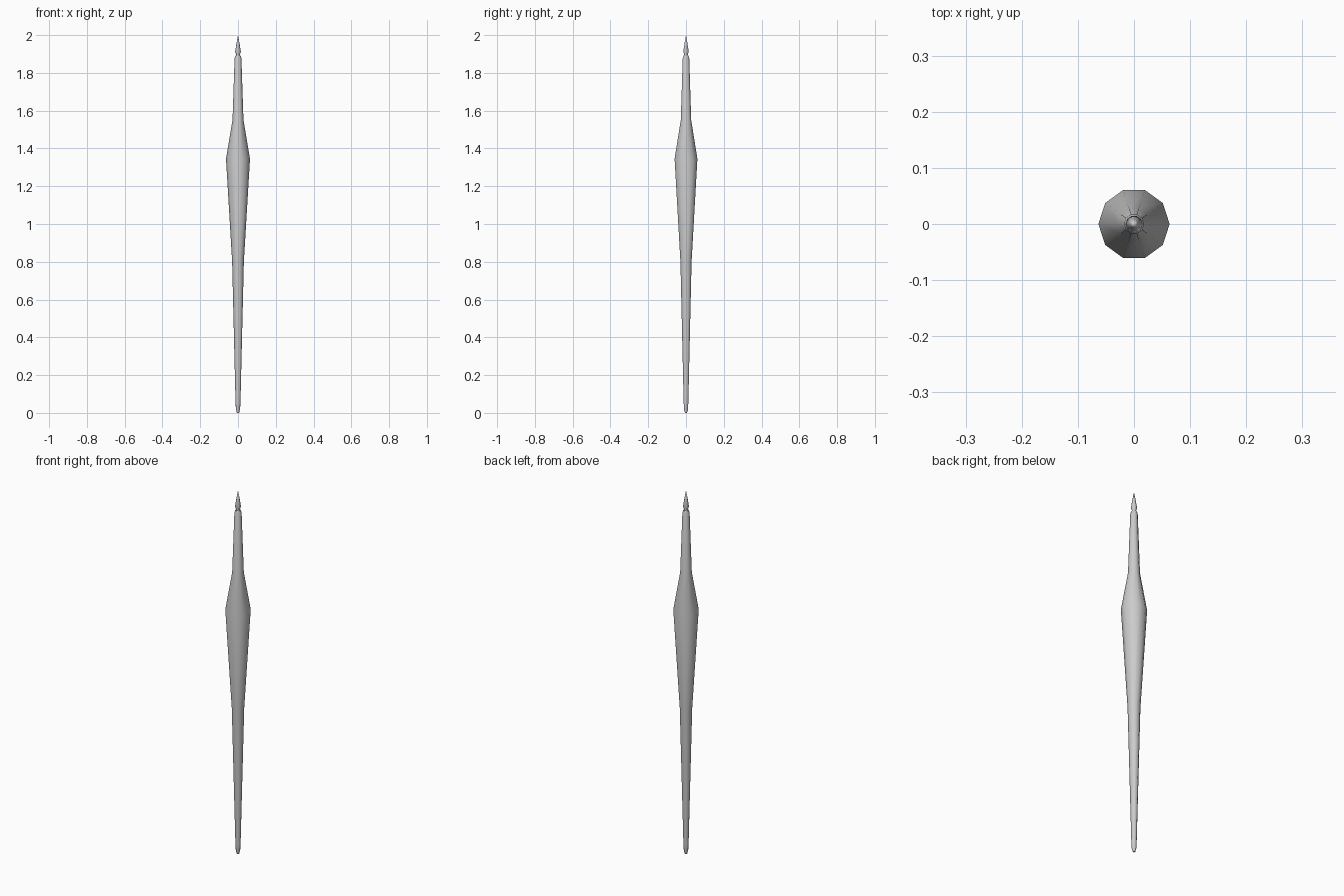
import bpy, bmesh, math

if "Cube" in bpy.data.objects:
    bpy.data.objects.remove(bpy.data.objects["Cube"])

SIDES = 10


def lathe(name, profile):
    """Spin (radius, z) points around z; both ends are closed."""
    bm = bmesh.new()
    rings = []
    for r, z in profile:
        if r == 0:
            rings.append([bm.verts.new((0, 0, z))] * SIDES)
        else:
            rings.append([bm.verts.new((r * math.cos(math.tau * i / SIDES),
                                        r * math.sin(math.tau * i / SIDES), z))
                          for i in range(SIDES)])
    for low, high in zip(rings, rings[1:]):
        for i in range(SIDES):
            j = (i + 1) % SIDES
            bm.faces.new(list(dict.fromkeys((low[i], low[j], high[j], high[i]))))
    for ring in (rings[0][::-1], rings[-1]):
        if len(set(ring)) == SIDES:
            bm.faces.new(ring)
    bmesh.ops.recalc_face_normals(bm, faces=bm.faces)
    mesh = bpy.data.meshes.new(name)
    bm.to_mesh(mesh)
    bm.free()
    obj = bpy.data.objects.new(name, mesh)
    bpy.context.collection.objects.link(obj)
    bpy.ops.object.select_all(action='DESELECT')
    obj.select_set(True)
    bpy.context.view_layer.objects.active = obj
    bpy.ops.object.shade_smooth_by_angle(angle=math.radians(40))
    return obj


# Tapered handle with a rounded butt and a swollen grip
lathe("handle", [(0.006, 0.0), (0.011, 0.018), (0.013, 0.055), (0.031, 0.80),
                 (0.0635, 1.345), (0.029, 1.55), (0.018, 1.88), (0.014, 1.892)])

# Pointed tip
lathe("tip", [(0.009, 1.885), (0.010, 1.897), (0.015, 1.913), (0.008, 1.957), (0, 2.0)])
